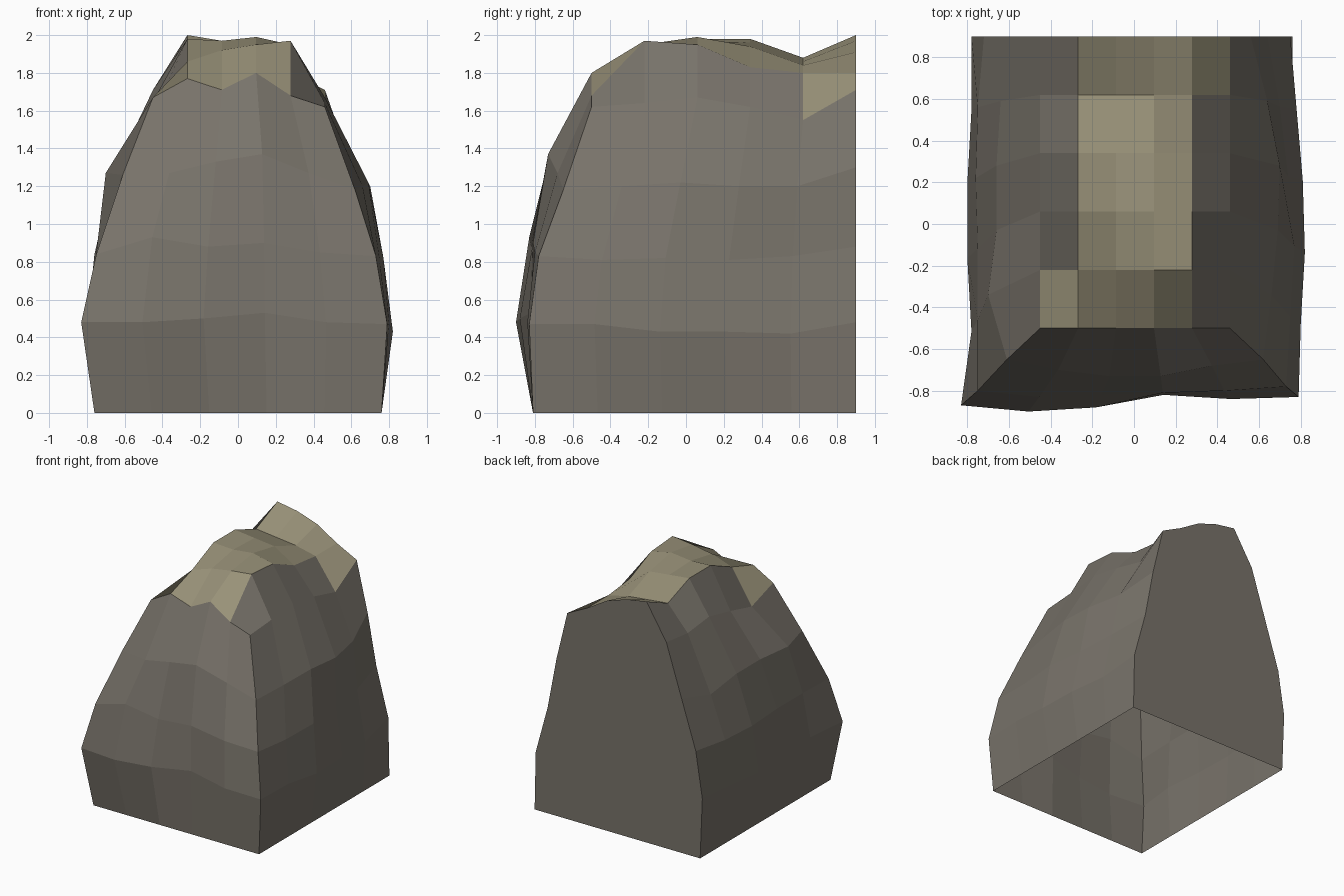
import bpy
import bmesh

if "Cube" in bpy.data.objects:
    bpy.data.objects.remove(bpy.data.objects["Cube"], do_unlink=True)

COLS = 5          # quads along each wall and along the top
BACK = 0.9        # the flat rear plane


def make_material(name, colour):
    mat = bpy.data.materials.new(name)
    mat.use_nodes = True
    mat.diffuse_color = (*colour, 1)
    bsdf = next(n for n in mat.node_tree.nodes if n.type == "BSDF_PRINCIPLED")
    bsdf.inputs["Base Color"].default_value = (*colour, 1)
    bsdf.inputs["Roughness"].default_value = 0.9
    return mat


def lerp(a, b, i):
    return a + (b - a) * i / COLS


def ring(right, front, left, heights):
    """One U-shaped course: right wall back to front, front wall, left wall front to back."""
    points = [(right[i], lerp(BACK, front[0], i)) for i in range(COLS)]
    points += [(lerp(right[-1], left[0], i), front[i]) for i in range(COLS)]
    points += [(left[i], lerp(front[-1], BACK, i)) for i in range(COLS + 1)]
    return [(x, y, z) for (x, y), z in zip(points, heights)]


# Courses of the cliff, from the ground up
side = COLS + 1
base = ring([-0.76] * side, [-0.81] * side, [0.76] * side, [0] * (3 * COLS + 1))
belly = ring(
    right=[-.78, -.78, -.80, -.80, -.78, -.83],
    front=[-.87, -.90, -.88, -.82, -.84, -.83],
    left=[.79, .80, .82, .81, .78, .75],
    heights=[.50, .47, .45, .46, .47, .48, .48, .50, .53, .48, .47, .47, .43, .43, .42, .48])
waist = ring(
    right=[-.72, -.75, -.76, -.75, -.75, -.75],
    front=[-.80, -.83, -.82, -.81, -.80, -.78],
    left=[.73, .75, .77, .74, .70, .64],
    heights=[.88, .85, .84, .85, .85, .84, .93, .88, .90, .85, .83, .81, .82, .81, .83, .88])
shoulder = ring(
    right=[-.59, -.64, -.66, -.66, -.70, -.61],
    front=[-.65, -.70, -.73, -.73, -.68, -.65],
    left=[.62, .66, .69, .70, .64, .56],
    heights=[1.28, 1.21, 1.27, 1.27, 1.27, 1.26, 1.27, 1.33, 1.37, 1.27, 1.18,
             1.2, 1.22, 1.2, 1.2, 1.3])

# Bumpy crown: heights per column from the right to the left, each front to back
crown = [
    [1.67, 1.58, 1.65, 1.71, 1.68, 1.71],
    [1.77, 1.86, 1.98, 1.98, 1.88, 2.0],
    [1.71, 1.92, 1.97, 1.96, 1.86, 1.97],
    [1.80, 1.95, 1.99, 1.94, 1.84, 1.91],
    [1.68, 1.97, 1.95, 1.83, 1.80, 1.80],
    [1.62, 1.64, 1.67, 1.62, 1.55, 1.71],
]

bm = bmesh.new()
top = [[bm.verts.new((lerp(-.45, .46, i), lerp(-.5, BACK, j), z))
        for j, z in enumerate(column)] for i, column in enumerate(crown)]

# Walls join the courses to the rim of the crown
rim = top[0][:0:-1] + [column[0] for column in top] + top[-1][1:]
courses = [[bm.verts.new(p) for p in course] for course in (base, belly, waist, shoulder)]
courses.append(rim)
for low, high in zip(courses, courses[1:]):
    for i in range(len(low) - 1):
        bm.faces.new((low[i], low[i + 1], high[i + 1], high[i]))

# Crown faces: a sandy strip along the middle, with one patch at each side
for i in range(COLS):
    for j in range(COLS):
        face = bm.faces.new((top[i][j], top[i + 1][j], top[i + 1][j + 1], top[i][j + 1]))
        sandy = 0 < i < COLS - 1 or (i, j) in ((0, 0), (COLS - 1, COLS - 1))
        face.material_index = int(sandy)

# Flat rear wall; the underside stays open
edge_up = [course[-1] for course in courses]
edge_down = [course[0] for course in reversed(courses)]
crest = [column[-1] for column in reversed(top[1:-1])]
bm.faces.new(edge_up + crest + edge_down)
bm.normal_update()

mesh = bpy.data.meshes.new("rock_cliff")
bm.to_mesh(mesh)
bm.free()
mesh.materials.append(make_material("grey rock", (.188, .171, .144)))
mesh.materials.append(make_material("sandy top", (.314, .283, .188)))
rock = bpy.data.objects.new("rock_cliff", mesh)
bpy.context.collection.objects.link(rock)
